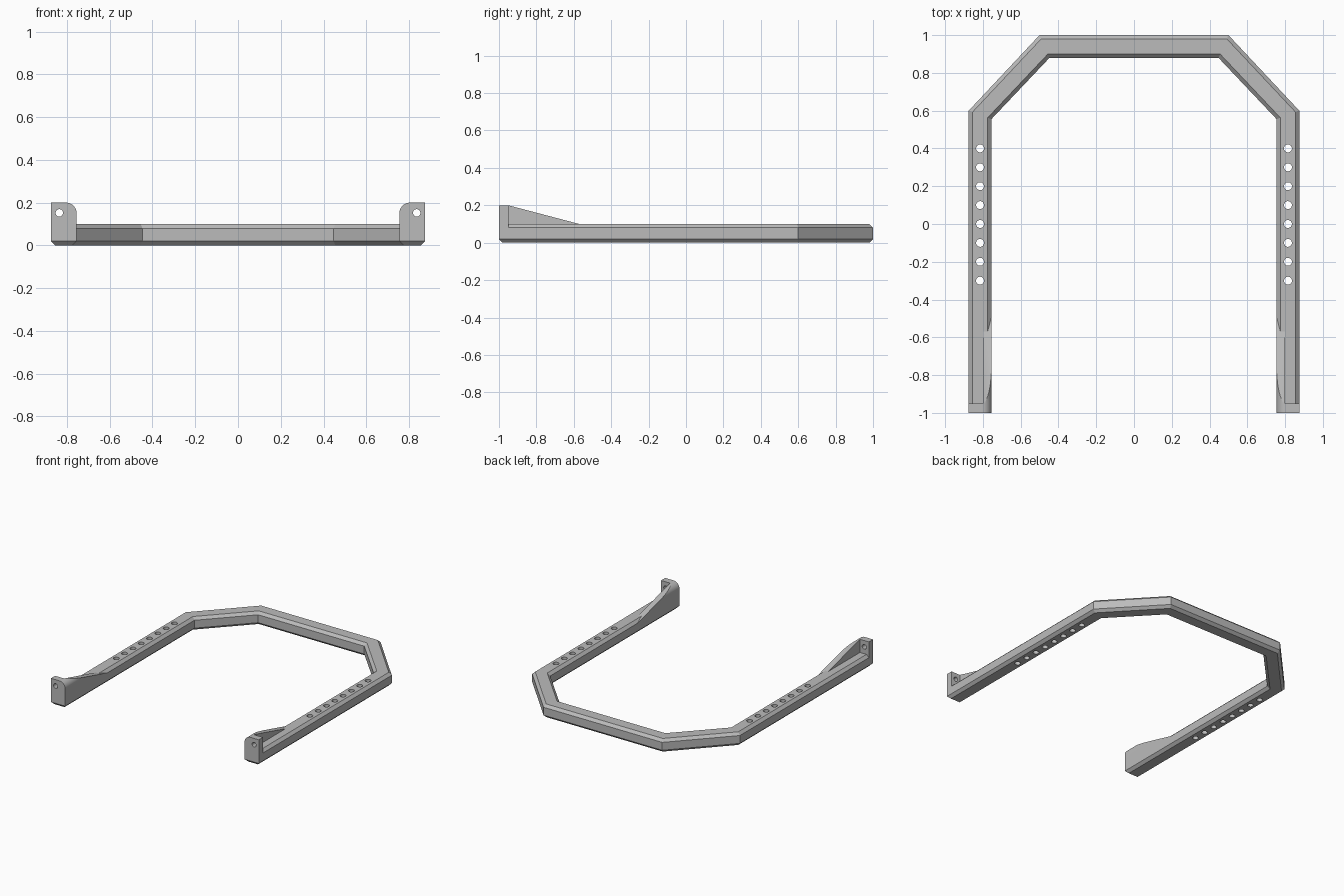
import bpy, bmesh
from math import sin, cos, pi, radians
from mathutils import Vector, Matrix

cube = bpy.data.objects.get("Cube")
if cube:
    bpy.data.objects.remove(cube, do_unlink=True)

grey = bpy.data.materials.new("mid grey")
grey.use_nodes = True
COLOUR = (0.5, 0.5, 0.5, 1)
grey.diffuse_color = COLOUR
grey.node_tree.nodes["Principled BSDF"].inputs["Base Color"].default_value = COLOUR

END, PLATE_BACK = -1.0, -0.95     # front and back of the end plates
INNER, OUTER, WALL = 0.755, 0.875, 0.80


def finish(bm, name):
    bmesh.ops.recalc_face_normals(bm, faces=bm.faces)
    mesh = bpy.data.meshes.new(name)
    bm.to_mesh(mesh)
    bm.free()
    mesh.materials.append(grey)
    obj = bpy.data.objects.new(name, mesh)
    bpy.context.collection.objects.link(obj)
    return obj


def loft(rings):
    """Closed rings joined in order, with both ends capped."""
    bm = bmesh.new()
    rows = [[bm.verts.new(p) for p in ring] for ring in rings]
    n = len(rows[0])
    for a, b in zip(rows, rows[1:]):
        for i in range(n):
            j = (i + 1) % n
            bm.faces.new((a[i], a[j], b[j], b[i]))
    bm.faces.new(rows[0])
    bm.faces.new(rows[-1])
    return bm


def extrude_y(profile, y0, y1):
    return loft([[(x, y, z) for x, z in profile] for y in (y0, y1)])


def trim(bm, point, normal):
    """Cut away what lies on the normal's side and close the cut."""
    cut = bmesh.ops.bisect_plane(bm, geom=bm.verts[:] + bm.edges[:] + bm.faces[:],
                                 plane_co=point, plane_no=normal, clear_outer=True)
    edges = [e for e in cut["geom_cut"] if isinstance(e, bmesh.types.BMEdge)]
    bmesh.ops.holes_fill(bm, edges=edges, sides=0)


def mirror_x(bm):
    copy = bmesh.ops.duplicate(bm, geom=bm.verts[:] + bm.edges[:] + bm.faces[:])
    verts = [v for v in copy["geom"] if isinstance(v, bmesh.types.BMVert)]
    bmesh.ops.scale(bm, vec=(-1, 1, 1), verts=verts)


def drill(obj, centres, radius, depth, turn):
    bm = bmesh.new()
    for c in centres:
        bmesh.ops.create_cone(bm, cap_ends=True, segments=24, radius1=radius, radius2=radius,
                              depth=depth, matrix=Matrix.Translation(c) @ turn)
    cutter = finish(bm, obj.name + "_hole_cutter")
    cutter.hide_render = True
    mod = obj.modifiers.new("holes", "BOOLEAN")
    mod.operation, mod.solver, mod.object = "DIFFERENCE", "EXACT", cutter
    bpy.context.view_layer.objects.active = obj
    bpy.ops.object.modifier_apply(modifier=mod.name)
    bpy.data.objects.remove(cutter, do_unlink=True)


# U-shaped frame: chamfered bar swept around mitred outer and inner corners
half = [((OUTER, PLATE_BACK), (INNER, PLATE_BACK)),
        ((OUTER, 0.6), (INNER, 0.555)),
        ((0.5, 1.0), (0.447, 0.88))]
corners = half + [tuple((-x, y) for x, y in pair) for pair in reversed(half)]
t = 1 / 6
section = [(0, 0.02), (0, 0.08), (t, 0.1), (1 - t, 0.1),
           (1, 0.08), (1, 0.02), (1 - t, 0), (t, 0)]
rings = []
for outer, inner in corners:
    o, i = Vector(outer), Vector(inner)
    rings.append([(*o.lerp(i, s), z) for s, z in section])
frame = finish(loft(rings), "frame")
drill(frame, [(side * 0.815, 0.4 - 0.1 * k, 0.05) for side in (1, -1) for k in range(8)],
      0.021, 0.3, Matrix())

# End plates: upright tabs, rounded on the inner top corner
arc = [(0.805 - 0.05 * sin(a), 0.15 + 0.05 * cos(a))
       for a in (k * pi / 24 for k in range(13))]
outline = [(0.855, 0), (OUTER, 0.02), (OUTER, 0.2)] + arc + [(INNER, 0.02), (0.775, 0)]
bm = extrude_y(outline, END, PLATE_BACK)
trim(bm, (0, END, 0.02), (0, -1, -1))
mirror_x(bm)
plates = finish(bm, "end_plates")
drill(plates, [(side * 0.836, -0.975, 0.152) for side in (1, -1)],
      0.0175, 0.2, Matrix.Rotation(pi / 2, 4, "X"))

# Gussets: thin inner walls sloping from the plate tops down to the legs
wall = [(WALL, 0.08)] + [(min(x, WALL), z) for x, z in arc[1:]] + [(INNER, 0.08)]
bm = extrude_y(wall, PLATE_BACK, -0.45)
trim(bm, (0, PLATE_BACK, 0.2), (0, 0.1, 0.38))
mirror_x(bm)
gussets = finish(bm, "gussets")

# Smooth the rounded surfaces, keep the edges sharp
bpy.ops.object.select_all(action="DESELECT")
for obj in (frame, plates, gussets):
    obj.select_set(True)
bpy.context.view_layer.objects.active = frame
bpy.ops.object.shade_smooth_by_angle(angle=radians(25))
